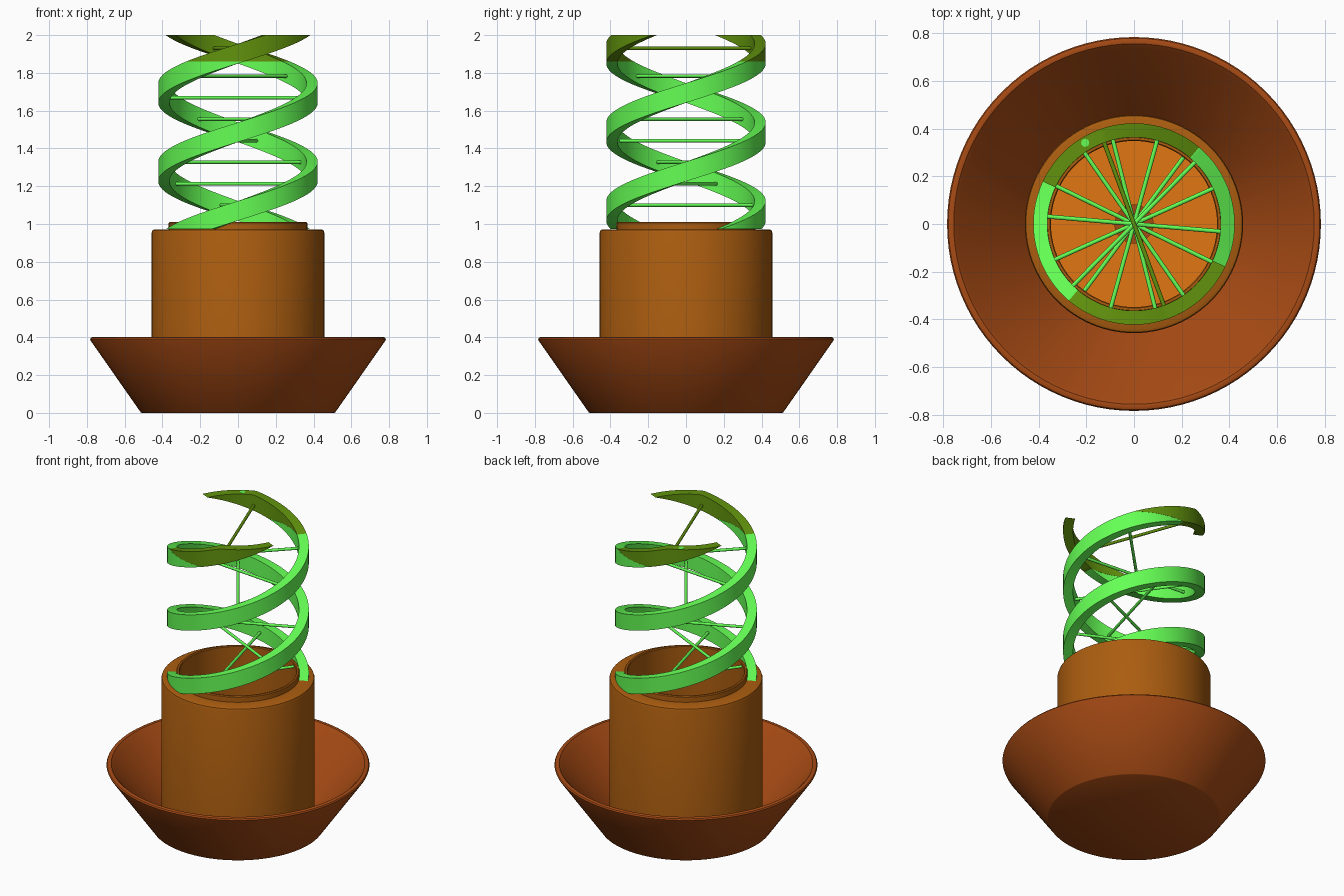
import bpy, bmesh, math
from mathutils import Vector, Matrix

if "Cube" in bpy.data.objects:
    bpy.data.objects.remove(bpy.data.objects["Cube"])


def material(name, rgb):
    m = bpy.data.materials.new(name)
    m.diffuse_color = (*rgb, 1)
    m.use_nodes = True
    m.node_tree.nodes["Principled BSDF"].inputs["Base Color"].default_value = m.diffuse_color
    return m


SAUCER = material("rust_clay", (0.39, 0.07, 0.007))
CLAY = material("brown_clay", (0.41, 0.11, 0.005))
FLOOR = material("orange_clay", (0.75, 0.18, 0.006))
GREEN = material("green", (0.13, 1.0, 0.09))
OLIVE = material("olive", (0.12, 0.29, 0.004))


def finish(bm, name, mat):
    bmesh.ops.recalc_face_normals(bm, faces=bm.faces)
    me = bpy.data.meshes.new(name)
    bm.to_mesh(me)
    bm.free()
    ob = bpy.data.objects.new(name, me)
    bpy.context.collection.objects.link(ob)
    me.materials.append(mat)
    bpy.ops.object.select_all(action='DESELECT')
    ob.select_set(True)
    bpy.context.view_layer.objects.active = ob
    bpy.ops.object.shade_smooth_by_angle(angle=math.radians(35))
    return ob


def lathe(name, profile, mat, closed=False):
    bm = bmesh.new()
    vs = [bm.verts.new((r, 0, z)) for r, z in profile]
    es = [bm.edges.new(p) for p in zip(vs, vs[1:])]
    if closed:
        es.append(bm.edges.new((vs[-1], vs[0])))
    bmesh.ops.spin(bm, geom=vs + es, cent=(0, 0, 0), axis=(0, 0, 1),
                   angle=math.tau, steps=96)
    bmesh.ops.remove_doubles(bm, verts=bm.verts, dist=1e-5)
    return finish(bm, name, mat)


# Flared saucer bowl
lathe("saucer", [(0, 0), (0.51, 0), (0.515, 0.003), (0.78, 0.382), (0.783, 0.39),
                 (0.778, 0.398), (0.768, 0.402), (0.755, 0.4), (0.735, 0.38),
                 (0.45, 0.03), (0, 0.03)], SAUCER)

# Hollow pot with a raised inner lip
lathe("pot", [(0.3, 0.03), (0.447, 0.03), (0.457, 0.04), (0.457, 0.955),
              (0.453, 0.967), (0.442, 0.972), (0.367, 0.972), (0.367, 1.005),
              (0.362, 1.01), (0.352, 1.01), (0.348, 1.005), (0.348, 0.06),
              (0.3, 0.06)], CLAY, closed=True)

# Pot floor with a drain hole
lathe("pot_floor", [(0.08, 0.03), (0.35, 0.03), (0.35, 0.08), (0.08, 0.08)],
      FLOOR, closed=True)

# Double helix: angle as a function of height
PITCH, R_IN, R_OUT, HALF_H = 0.832, 0.363, 0.422, 0.052
Z_BOT, Z_SPLIT, Z_TOP = 0.973, 1.86, 2.0


def helix_angle(z):
    return math.radians(-131) + (z - 0.975) * math.tau / PITCH


def rung_angle(z):
    return math.radians(74.5 + (z - 1.441) * 441)


def cut(bm, z, up):
    r = bmesh.ops.bisect_plane(bm, geom=bm.verts[:] + bm.edges[:] + bm.faces[:],
                               plane_co=(0, 0, z), plane_no=(0, 0, up), clear_outer=True)
    edges = [e for e in r['geom_cut'] if isinstance(e, bmesh.types.BMEdge)]
    bmesh.ops.edgenet_fill(bm, edges=edges)


def strand(name, phase, z0, z1, mat):
    bm = bmesh.new()
    steps = 170
    rings = []
    for i in range(steps + 1):
        z = 0.85 + 1.29 * i / steps
        a = helix_angle(z) + phase
        rings.append([bm.verts.new((r * math.cos(a), r * math.sin(a), z + h))
                      for r, h in ((R_IN, -HALF_H), (R_OUT, -HALF_H),
                                   (R_OUT, HALF_H), (R_IN, HALF_H))])
    for a, b in zip(rings, rings[1:]):
        for k in range(4):
            j = (k + 1) % 4
            bm.faces.new((a[k], a[j], b[j], b[k]))
    cut(bm, z0, -1)
    cut(bm, z1, 1)
    finish(bm, name, mat)


def rod(name, p, q, radius, mat):
    p, q = Vector(p), Vector(q)
    d = q - p
    bm = bmesh.new()
    rot = d.to_track_quat('Z', 'Y').to_matrix().to_4x4()
    bmesh.ops.create_cone(bm, cap_ends=True, segments=20, radius1=radius, radius2=radius,
                          depth=d.length, matrix=Matrix.Translation((p + q) / 2) @ rot)
    finish(bm, name, mat)


for n, phase in enumerate((0, math.pi)):
    side = "ab"[n]
    strand(f"strand_{side}_lower", phase, Z_BOT, Z_SPLIT, GREEN)
    strand(f"strand_{side}_upper", phase, Z_SPLIT + 0.0005, Z_TOP, OLIVE)

    # Half rungs meeting at the axis
    for i, z in enumerate((0.985, 1.1, 1.213, 1.327, 1.441, 1.555, 1.669, 1.783, 1.93)):
        a = rung_angle(z) + phase
        rod(f"rung_{side}_{i}", (0, 0, z), (0.375 * math.cos(a), 0.375 * math.sin(a), z),
            0.009, OLIVE if z > Z_SPLIT else GREEN)

    # Small peg set in the flat end of each strand
    a = math.radians(121) + phase
    rod(f"peg_{side}", (0.397 * math.cos(a), 0.397 * math.sin(a), 1.93),
        (0.397 * math.cos(a), 0.397 * math.sin(a), 2.0005), 0.017, OLIVE if n else GREEN)
